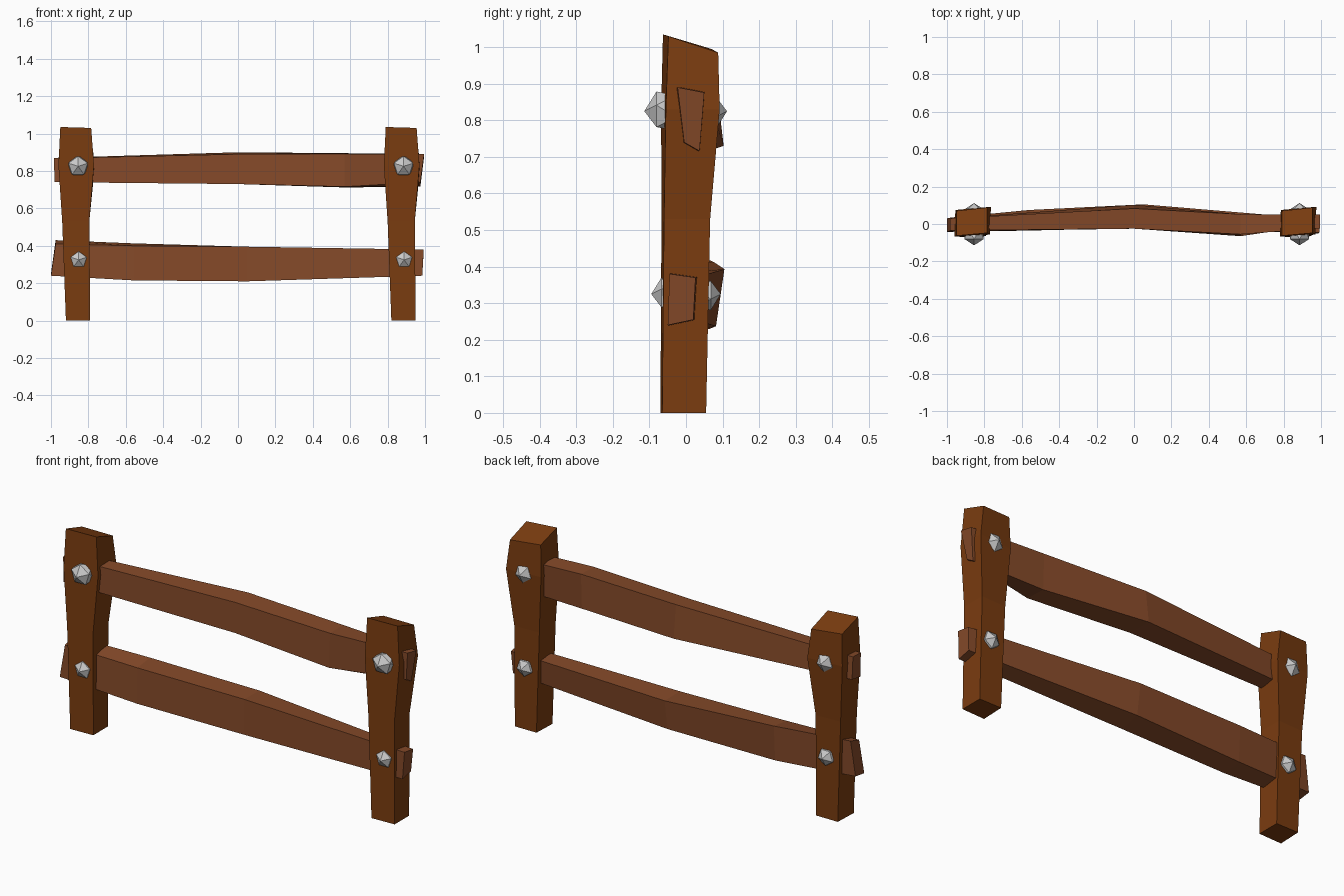
import bpy, bmesh
from math import radians
from mathutils import Matrix

if "Cube" in bpy.data.objects:
    bpy.data.objects.remove(bpy.data.objects["Cube"])


def material(name, rgb):
    m = bpy.data.materials.new(name)
    m.diffuse_color = (*rgb, 1)
    m.use_nodes = True
    m.node_tree.nodes["Principled BSDF"].inputs["Base Color"].default_value = m.diffuse_color
    return m


POST_WOOD = material("post_wood", (0.195, 0.045, 0.005))
RAIL_WOOD = material("rail_wood", (0.235, 0.068, 0.022))


def finish(name, bm, mat=None):
    bmesh.ops.recalc_face_normals(bm, faces=bm.faces)
    me = bpy.data.meshes.new(name)
    bm.to_mesh(me)
    bm.free()
    if mat:
        me.materials.append(mat)
    ob = bpy.data.objects.new(name, me)
    bpy.context.collection.objects.link(ob)
    return ob


def loft(name, sections, mat):
    """Skin a beam through four-cornered sections."""
    bm = bmesh.new()
    rings = [[bm.verts.new(p) for p in s] for s in sections]
    for a, b in zip(rings, rings[1:]):
        for i in range(4):
            j = (i + 1) % 4
            bm.faces.new((a[i], a[j], b[j], b[i]))
    bm.faces.new(rings[0])
    bm.faces.new(rings[-1])
    return finish(name, bm, mat)


# Posts: corner x, y, z from foot to slanted top; right post is a shifted copy
POST = [
    [(-0.92, -0.07, 0), (-0.79, -0.065, 0), (-0.79, 0.055, 0), (-0.915, 0.055, 0)],
    [(-0.94, -0.067, 0.53), (-0.795, -0.06, 0.53), (-0.795, 0.066, 0.53), (-0.935, 0.06, 0.53)],
    [(-0.96, -0.068, 0.83), (-0.77, -0.055, 0.83), (-0.765, 0.092, 0.83), (-0.955, 0.075, 0.83)],
    [(-0.95, -0.063, 1.035), (-0.785, -0.048, 1.03), (-0.785, 0.088, 0.985), (-0.95, 0.07, 0.995)],
]
SPACING = 1.74
for side, dx in (("left", 0), ("right", SPACING)):
    loft(side + "_post", [[(x + dx, y, z) for x, y, z in s] for s in POST], POST_WOOD)


# Rails: (bottom x, top x, then y, z of front-low, back-low, back-high, front-high)
def rail(name, rows):
    loft(name, [[(xb, *p[0]), (xb, *p[1]), (xt, *p[2]), (xt, *p[3])]
                for xb, xt, *p in rows], RAIL_WOOD)


rail("upper_rail", [
    (-0.98, -0.985, (-0.04, 0.74), (0.03, 0.75), (0.03, 0.87), (-0.035, 0.868)),
    (0.0, 0.0, (-0.025, 0.73), (0.103, 0.73), (0.083, 0.90), (-0.025, 0.89)),
    (0.57, 0.57, (-0.065, 0.716), (0.045, 0.712), (0.052, 0.895), (-0.055, 0.892)),
    (0.975, 0.995, (-0.005, 0.74), (0.037, 0.716), (0.05, 0.876), (-0.023, 0.89)),
])
rail("lower_rail", [
    (-1.0, -0.975, (-0.042, 0.24), (0.03, 0.25), (0.035, 0.43), (-0.035, 0.41)),
    (-0.56, -0.56, (-0.035, 0.215), (0.065, 0.23), (0.075, 0.413), (-0.03, 0.40)),
    (0.05, 0.05, (-0.02, 0.21), (0.082, 0.237), (0.105, 0.393), (-0.02, 0.395)),
    (0.985, 0.993, (-0.05, 0.24), (0.02, 0.255), (0.026, 0.37), (-0.045, 0.38)),
])

# Bolts: faceted heads on both faces of each post
for level, x, z, heads in (
    ("upper", -0.855, 0.825, (("front", -0.054, 0.060), ("back", 0.058, 0.054))),
    ("lower", -0.852, 0.325, (("front", -0.045, 0.050), ("back", 0.046, 0.049))),
):
    for side, dx in (("left", 0), ("right", SPACING)):
        for face, y, r in heads:
            bm = bmesh.new()
            turn = Matrix.Rotation(radians(90), 4, 'X') @ Matrix.Rotation(radians(90), 4, 'Z')
            bmesh.ops.create_icosphere(bm, subdivisions=1, radius=r,
                                       matrix=Matrix.Translation((x + dx, y, z)) @ turn)
            finish(f"{side}_{level}_{face}_bolt", bm)
